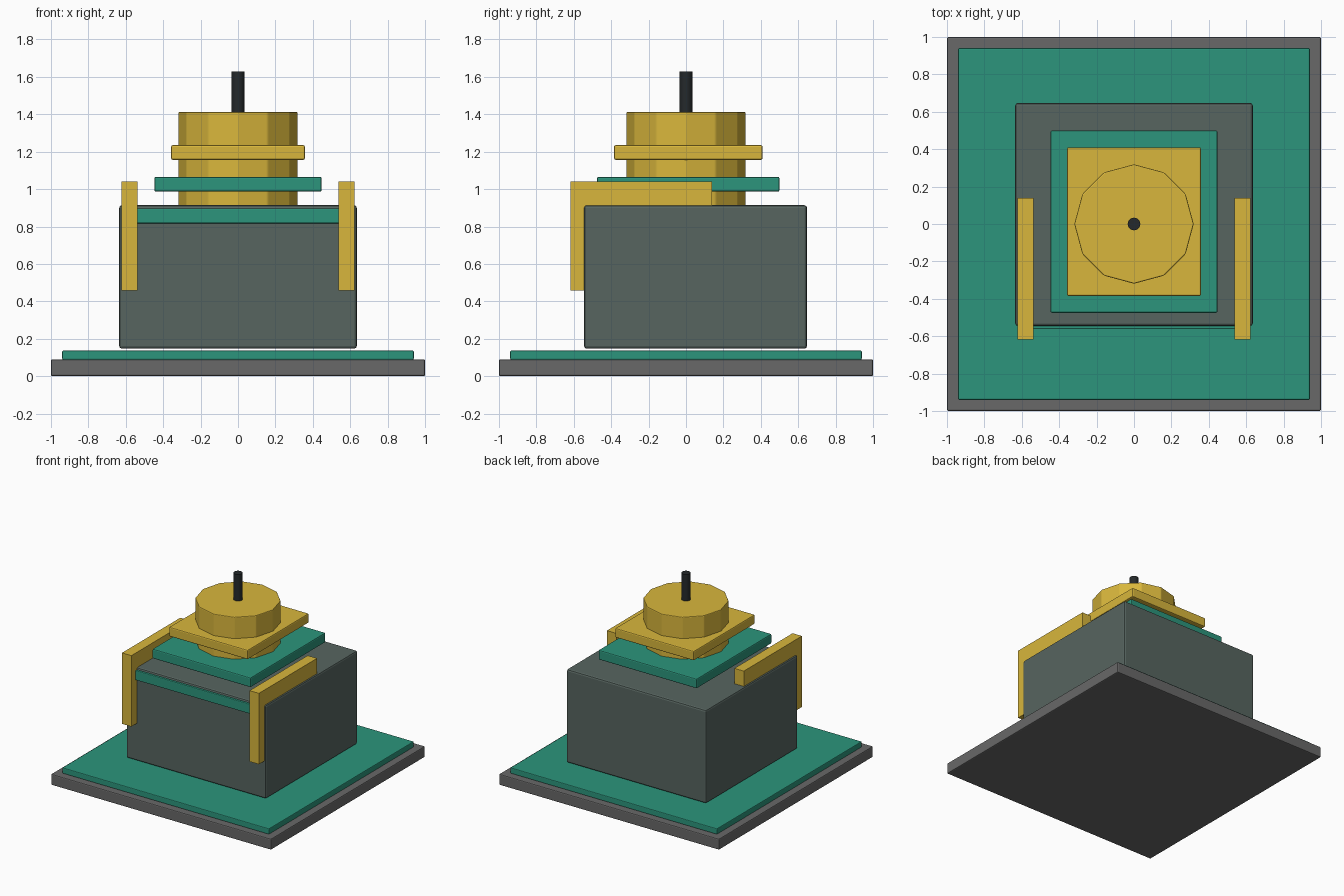
import bpy, bmesh, math

if "Cube" in bpy.data.objects:
    bpy.data.objects.remove(bpy.data.objects["Cube"])


def material(name, r, g, b):
    m = bpy.data.materials.new(name)
    m.diffuse_color = (r, g, b, 1)
    m.use_nodes = True
    m.node_tree.nodes["Principled BSDF"].inputs["Base Color"].default_value = m.diffuse_color
    return m


STONE = material("stone_grey", 0.14, 0.14, 0.14)
BODY = material("slate", 0.095, 0.13, 0.117)
GREEN = material("green", 0.025, 0.30, 0.20)
GOLD = material("gold", 0.69, 0.47, 0.045)
BLACK = material("black", 0.018, 0.022, 0.024)


def finish(name, bm, mat, bevel=0.0):
    bmesh.ops.recalc_face_normals(bm, faces=bm.faces)
    mesh = bpy.data.meshes.new(name)
    bm.to_mesh(mesh)
    bm.free()
    mesh.materials.append(mat)
    ob = bpy.data.objects.new(name, mesh)
    bpy.context.collection.objects.link(ob)
    if bevel:
        mod = ob.modifiers.new("bevel", "BEVEL")
        mod.width = bevel
        mod.segments = 2
        mod.limit_method = "ANGLE"
        mod.angle_limit = math.radians(25)
    return ob


def box(name, x, y, z, mat, bevel=0.0):
    bm = bmesh.new()
    bmesh.ops.create_cube(bm, size=1)
    for v in bm.verts:
        for i, (lo, hi) in enumerate((x, y, z)):
            v.co[i] = lo if v.co[i] < 0 else hi
    return finish(name, bm, mat, bevel)


def cylinder(name, sides, radius, z0, z1, mat, bevel=0.0):
    bm = bmesh.new()
    bmesh.ops.create_cone(bm, cap_ends=True, segments=sides,
                          radius1=radius, radius2=radius, depth=z1 - z0)
    # start with a corner on the x axis
    bmesh.ops.translate(bm, verts=bm.verts, vec=(0, 0, (z0 + z1) / 2))
    return finish(name, bm, mat, bevel)


def bracket(name, x0, x1):
    # L-shaped side profile, extruded across its width
    profile = [(-0.617, 0.457), (-0.535, 0.457), (-0.535, 0.905),
               (0.138, 0.905), (0.138, 1.04), (-0.617, 1.04)]
    bm = bmesh.new()
    face = bm.faces.new([bm.verts.new((x0, y, z)) for y, z in profile])
    new = bmesh.ops.extrude_face_region(bm, geom=[face])["geom"]
    verts = [g for g in new if isinstance(g, bmesh.types.BMVert)]
    bmesh.ops.translate(bm, verts=verts, vec=(x1 - x0, 0, 0))
    return finish(name, bm, GOLD)


# Stepped base
box("base_slab", (-1, 1), (-1, 1), (0, 0.09), STONE, 0.008)
box("base_mat", (-0.94, 0.94), (-0.94, 0.94), (0.088, 0.136), GREEN, 0.006)

# Main block with front trim strip
box("main_block", (-0.635, 0.635), (-0.545, 0.647), (0.147, 0.914), BODY, 0.014)
box("front_trim", (-0.56, 0.56), (-0.562, -0.53), (0.817, 0.897), GREEN, 0.006)

# Pair of side brackets
bracket("left_bracket", -0.622, -0.537)
bracket("right_bracket", 0.537, 0.622)

# Twelve-sided drum with its two plates
cylinder("drum", 12, 0.319, 0.90, 1.412, GOLD, 0.006)
box("lower_plate", (-0.447, 0.447), (-0.475, 0.50), (0.986, 1.066), GREEN, 0.009)
box("upper_plate", (-0.358, 0.358), (-0.385, 0.41), (1.157, 1.235), GOLD, 0.009)

# Rod on top
rod = cylinder("top_rod", 16, 0.034, 1.39, 1.63, BLACK)
bpy.context.view_layer.objects.active = rod
rod.select_set(True)
bpy.ops.object.shade_smooth_by_angle(angle=math.radians(35))
